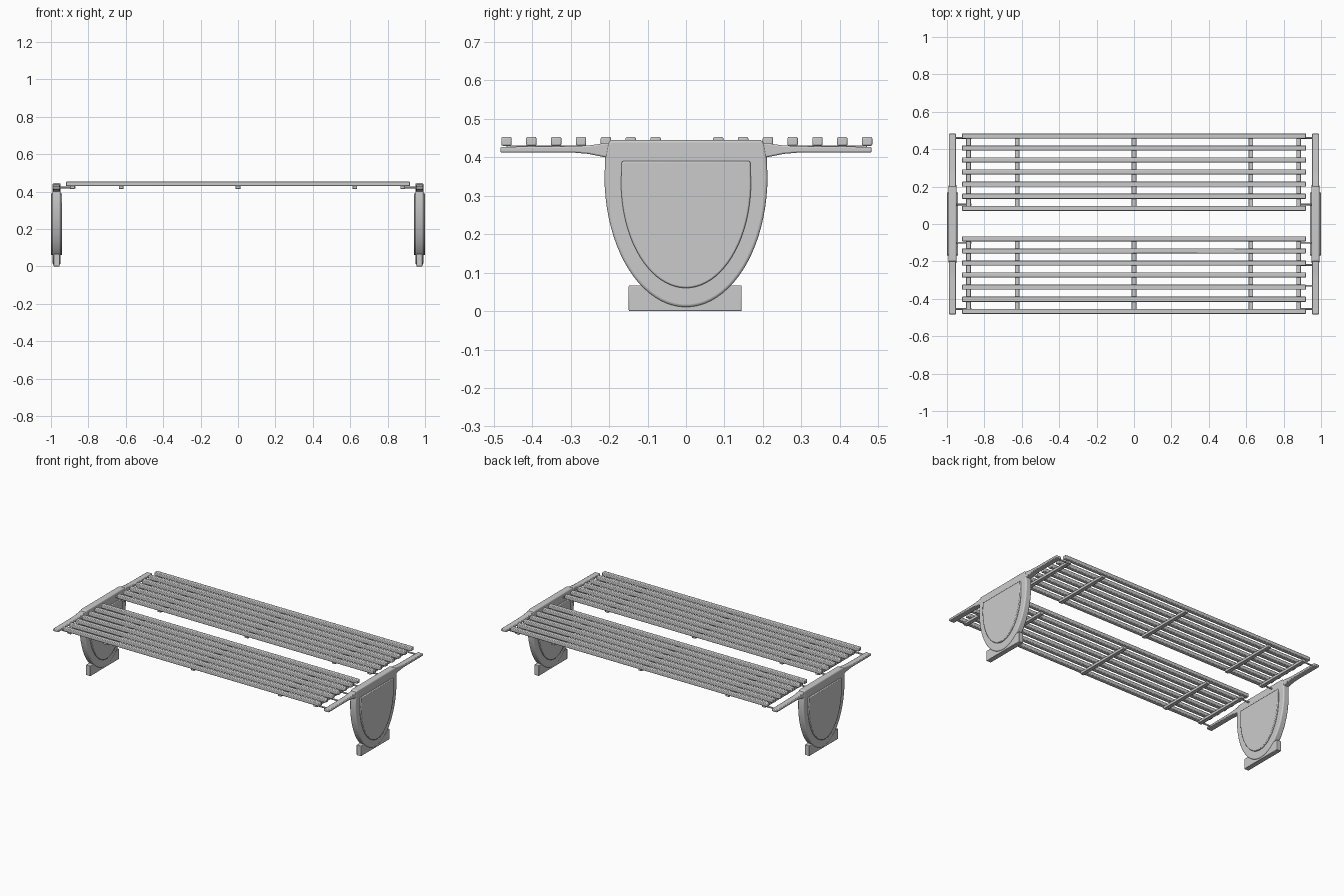
import bpy, math

if "Cube" in bpy.data.objects:
    bpy.data.objects.remove(bpy.data.objects["Cube"])

def finish(ob, bevel, segments=2):
    bpy.context.collection.objects.link(ob)
    if bevel:
        m = ob.modifiers.new("bevel", "BEVEL")
        m.width, m.segments, m.limit_method = bevel, segments, "ANGLE"
        m.angle_limit = math.radians(40)
    bpy.context.view_layer.objects.active = ob
    bpy.ops.object.select_all(action="DESELECT")
    ob.select_set(True)
    bpy.ops.object.shade_smooth_by_angle(angle=math.radians(35))
    return ob

def extrude_x(name, profile, x0, x1, bevel=0.0, segments=2):
    """Extrude a (y, z) outline along x."""
    n = len(profile)
    verts = [(x, y, z) for x in (x0, x1) for y, z in profile]
    faces = [tuple(range(n))[::-1], tuple(range(n, 2 * n))]
    faces += [(i, (i + 1) % n, n + (i + 1) % n, n + i) for i in range(n)]
    me = bpy.data.meshes.new(name)
    me.from_pydata(verts, [], faces)
    # outlines may run either way round, so make normals consistent
    import bmesh
    bm = bmesh.new()
    bm.from_mesh(me)
    bmesh.ops.recalc_face_normals(bm, faces=bm.faces)
    bm.to_mesh(me)
    bm.free()
    return finish(bpy.data.objects.new(name, me), bevel, segments)

def box(name, x0, x1, y0, y1, z0, z1, bevel=0.003):
    return extrude_x(name, [(y0, z0), (y1, z0), (y1, z1), (y0, z1)], x0, x1, bevel)

def shield(half_w, depth, zc, top):
    """Half-ellipse bottom closed by a straight top."""
    pts = [(half_w * math.cos(a), zc - depth * math.sin(a))
           for a in (math.pi * i / 40 for i in range(41))]
    return pts + top

# seat slats, seven per half
for half, first, last in (("front", -0.467, -0.079), ("back", 0.084, 0.471)):
    for i in range(7):
        y = first + (last - first) * i / 6
        box(f"{half}_slat_{i + 1}", -0.92, 0.92, y - 0.0135, y + 0.0135, 0.43, 0.453, 0.004)
    # cross bars under the slats
    for i, x in enumerate((-0.885, -0.625, 0, 0.625, 0.88)):
        box(f"{half}_crossbar_{i + 1}", x - 0.0125, x + 0.0125,
            first, last, 0.414, 0.431, 0.002)

# end supports
outer = shield(0.212, 0.34, 0.35, [(-0.21, 0.40), (-0.205, 0.43), (-0.198, 0.445),
                                   (0.198, 0.445), (0.205, 0.43), (0.21, 0.40)])
inner = shield(0.169, 0.275, 0.335, [(-0.167, 0.39), (0.167, 0.39)])
arm = [(0.15, 0.437), (0.21, 0.437), (0.25, 0.431), (0.29, 0.429), (0.483, 0.427),
       (0.483, 0.412), (0.29, 0.412), (0.255, 0.409), (0.21, 0.40), (0.15, 0.39)]

for side, s in (("left", -1), ("right", 1)):
    c = 0.97 * s
    extrude_x(f"{side}_leg_panel", outer, c - 0.021, c + 0.021, 0.007, 3)
    extrude_x(f"{side}_leg_raised_face", inner, c - 0.03, c + 0.03, 0.004)
    box(f"{side}_foot", c - 0.016, c + 0.016, -0.149, 0.145, 0, 0.067)
    for end, d in (("front", -1), ("back", 1)):
        extrude_x(f"{side}_{end}_arm", [(y * d, z) for y, z in arm],
                  c - 0.019, c + 0.019, 0.004)
    # mounting pins between arms and end cross bars
    pins = [-0.455, -0.10, 0.105, 0.46] + ([-0.22, -0.33] if s > 0 else [])
    for i, y in enumerate(pins):
        x0, x1 = sorted((0.87 * s, 0.965 * s))
        ring = [(y + 0.005 * math.cos(math.tau * k / 12),
                 0.421 + 0.005 * math.sin(math.tau * k / 12)) for k in range(12)]
        extrude_x(f"{side}_pin_{i + 1}", ring, x0, x1)
